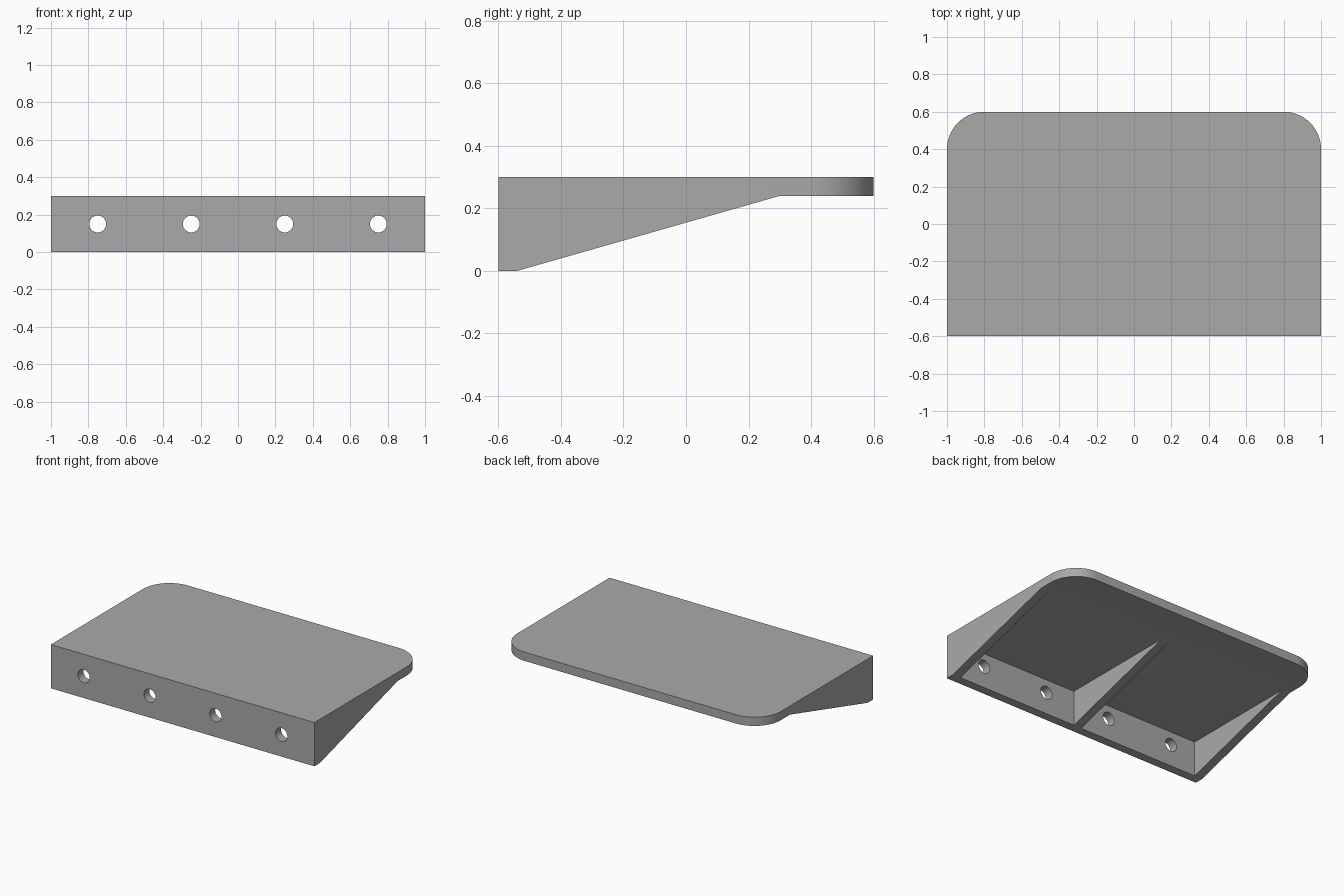
import bpy, bmesh, math
from mathutils import Vector

if "Cube" in bpy.data.objects:
    bpy.data.objects.remove(bpy.data.objects["Cube"], do_unlink=True)

WIDTH, DEPTH, HEIGHT, WALL = 2.0, 1.2, 0.3, 0.06
RIB_END = 0.3
FRONT, BACK = -DEPTH / 2, DEPTH / 2
UNDERSIDE = HEIGHT - WALL

# Single grey material
grey = bpy.data.materials.new("plain grey")
grey.use_nodes = True
colour = (0.4, 0.4, 0.4, 1)
grey.diffuse_color = colour
grey.node_tree.nodes["Principled BSDF"].inputs["Base Color"].default_value = colour


def add_object(name, bm):
    bmesh.ops.recalc_face_normals(bm, faces=bm.faces)
    mesh = bpy.data.meshes.new(name)
    bm.to_mesh(mesh)
    bm.free()
    obj = bpy.data.objects.new(name, mesh)
    bpy.context.collection.objects.link(obj)
    mesh.materials.append(grey)
    return obj


def cut(target, cutter):
    mod = target.modifiers.new(cutter.name, "BOOLEAN")
    mod.operation = "DIFFERENCE"
    mod.solver = "EXACT"
    mod.object = cutter
    bpy.context.view_layer.objects.active = target
    bpy.ops.object.modifier_apply(modifier=mod.name)
    bpy.data.objects.remove(cutter, do_unlink=True)


def box(name, low, high):
    bm = bmesh.new()
    bmesh.ops.create_cube(bm, size=1)
    low, high = Vector(low), Vector(high)
    bmesh.ops.scale(bm, vec=high - low, verts=bm.verts)
    bmesh.ops.translate(bm, vec=(low + high) / 2, verts=bm.verts)
    return add_object(name, bm)


# Shelf body: side profile extruded across the width
bm = bmesh.new()
profile = [(FRONT, 0), (FRONT + WALL, 0), (RIB_END, UNDERSIDE),
           (BACK, UNDERSIDE), (BACK, HEIGHT), (FRONT, HEIGHT)]
side = bm.faces.new([bm.verts.new((-WIDTH / 2, y, z)) for y, z in profile])
extruded = bmesh.ops.extrude_face_region(bm, geom=[side])["geom"]
bmesh.ops.translate(bm, vec=(WIDTH, 0, 0),
                    verts=[v for v in extruded if isinstance(v, bmesh.types.BMVert)])

# Rounded outer corners of the shelf
corners = [e for e in bm.edges if all(v.co.y > BACK - 0.01 for v in e.verts)
           and abs(e.verts[0].co.x - e.verts[1].co.x) < 0.01]
bmesh.ops.bevel(bm, geom=corners, offset=0.2, segments=16, profile=0.5, affect="EDGES")
shelf = add_object("shelf_bracket", bm)

# Two open bays between the three ribs
for x0, x1 in ((WALL / 2, 1 - WALL), (WALL - 1, -WALL / 2)):
    cut(shelf, box("bay_cutter", (x0, FRONT + WALL, -0.1), (x1, RIB_END, UNDERSIDE)))

# Four screw holes through the mounting wall
for i in range(4):
    bpy.ops.mesh.primitive_cylinder_add(vertices=32, radius=0.045, depth=WALL * 2,
                                        location=(-0.75 + 0.5 * i, FRONT + WALL / 2, HEIGHT / 2),
                                        rotation=(math.pi / 2, 0, 0))
    hole = bpy.context.object
    hole.name = "hole_cutter"
    cut(shelf, hole)

# Smooth curves with crisp edges
bpy.ops.object.select_all(action="DESELECT")
shelf.select_set(True)
bpy.context.view_layer.objects.active = shelf
bpy.ops.object.shade_smooth_by_angle(angle=math.radians(30))
